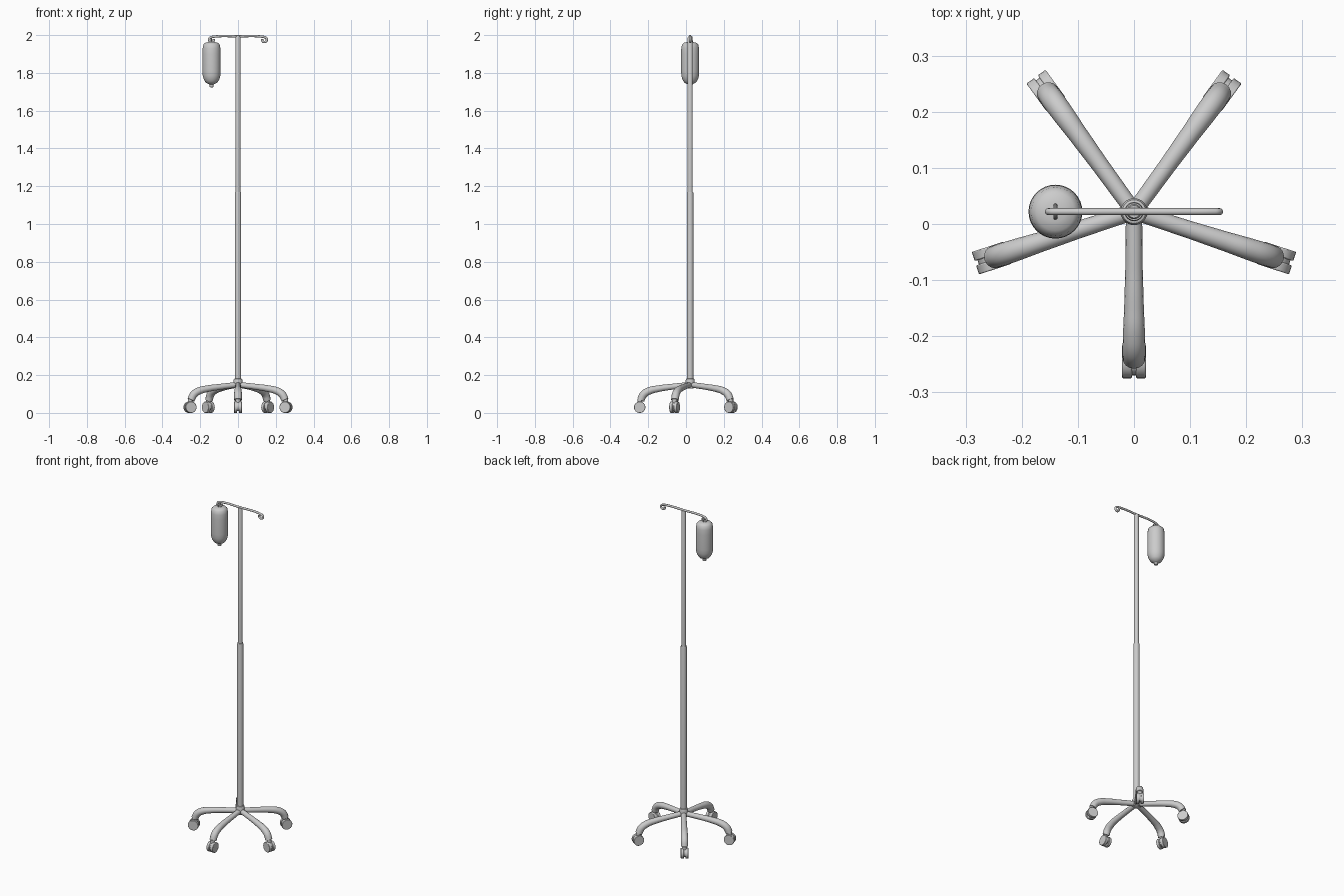
import bpy, math
from mathutils import Matrix, Vector

if "Cube" in bpy.data.objects:
    bpy.data.objects.remove(bpy.data.objects["Cube"])

CY = 0.022          # pole axis in y


def smooth(ob, angle=35):
    bpy.ops.object.select_all(action='DESELECT')
    ob.select_set(True)
    bpy.context.view_layer.objects.active = ob
    bpy.ops.object.shade_smooth_by_angle(angle=math.radians(angle))


def lathe(name, profile, x=0.0, y=0.0, n=32):
    """Revolve (radius, z) profile about a vertical axis."""
    verts = [(x + r * math.cos(2 * math.pi * i / n), y + r * math.sin(2 * math.pi * i / n), z)
             for r, z in profile for i in range(n)]
    faces = [(k * n + i, k * n + (i + 1) % n, (k + 1) * n + (i + 1) % n, (k + 1) * n + i)
             for k in range(len(profile) - 1) for i in range(n)]
    faces += [tuple(reversed(range(n))), tuple(range(len(verts) - n, len(verts)))]
    me = bpy.data.meshes.new(name)
    me.from_pydata(verts, [], faces)
    ob = bpy.data.objects.new(name, me)
    bpy.context.collection.objects.link(ob)
    smooth(ob)
    return ob


def tube(name, pts, radii, res=6, bevel=6):
    """Round tube through points, one radius per point."""
    cu = bpy.data.curves.new(name, 'CURVE')
    cu.dimensions = '3D'
    cu.bevel_depth = 1.0
    cu.bevel_resolution = bevel
    cu.resolution_u = res
    cu.use_fill_caps = True
    sp = cu.splines.new('BEZIER')
    sp.bezier_points.add(len(pts) - 1)
    for bp, p, r in zip(sp.bezier_points, pts, radii):
        bp.co = p
        bp.radius = r
        bp.handle_left_type = bp.handle_right_type = 'AUTO'
    ob = bpy.data.objects.new(name, cu)
    bpy.context.collection.objects.link(ob)
    bpy.ops.object.select_all(action='DESELECT')
    ob.select_set(True)
    bpy.context.view_layer.objects.active = ob
    bpy.ops.object.convert(target='MESH')
    ob = bpy.context.view_layer.objects.active
    smooth(ob, 50)
    return ob


# Telescopic pole and hub
lathe("lower_pole", [(0.017, 0.13), (0.017, 1.163), (0.0155, 1.17), (0.012, 1.17)], 0, CY)
lathe("upper_pole", [(0.0135, 1.15), (0.0135, 1.986), (0.011, 1.993)], 0, CY)
lathe("hub", [(0.012, 0.128), (0.022, 0.133), (0.024, 0.14), (0.024, 0.172),
              (0.021, 0.18), (0.016, 0.182)], 0, CY)

# Five legs, each with a twin-wheel caster
for k in range(5):
    a = math.radians(-90 + 72 * k)
    place = Matrix.Translation((0, CY, 0)) @ Matrix.Rotation(a, 4, 'Z')
    path = [(0.005, 0.149), (0.10, 0.138), (0.17, 0.128), (0.215, 0.117),
            (0.247, 0.097), (0.262, 0.068)]
    leg = tube(f"leg_{k}", [place @ Vector((r, 0, z)) for r, z in path],
               [0.0145, 0.0155, 0.0175, 0.0195, 0.0205, 0.0200])
    c = place @ Vector((0.266, 0, 0))
    lathe(f"caster_stem_{k}", [(0.013, 0.035), (0.013, 0.073)], c.x, c.y, 16)
    for s in (-1, 1):
        m = place @ Matrix.Translation((0.267, s * 0.0125, 0.030)) @ Matrix.Rotation(math.pi / 2, 4, 'X')
        bpy.ops.mesh.primitive_cylinder_add(vertices=24, radius=0.0302, depth=0.017)
        wheel = bpy.context.object
        wheel.name = f"caster_wheel_{k}_{'left' if s < 0 else 'right'}"
        wheel.matrix_world = m
        bev = wheel.modifiers.new("round", 'BEVEL')
        bev.width = 0.002
        bev.segments = 2
        smooth(wheel)
    bpy.ops.mesh.primitive_cylinder_add(vertices=20, radius=0.025, depth=0.012)
    core = bpy.context.object
    core.name = f"caster_core_{k}"
    core.matrix_world = place @ Matrix.Translation((0.267, 0, 0.034)) @ Matrix.Rotation(math.pi / 2, 4, 'X')
    smooth(core)

# Crossbar with a curled hook at each end
half = [(0.112, 1.9935)]
for d in range(75, -211, -30):
    t = math.radians(d)
    half.append((0.140 + 0.0125 * math.cos(t), 1.976 + 0.0125 * math.sin(t)))
pts = [(-x, CY, z) for x, z in reversed(half)] + [(0, CY, 1.9935)] + [(x, CY, z) for x, z in half]
tube("hook_bar", pts, [0.0062] * len(pts), res=4, bevel=4)

# Drip bag with hanging ring and outlet
lathe("drip_bag", [(0.004, 1.723), (0.010, 1.725), (0.011, 1.738), (0.018, 1.742), (0.030, 1.748),
                   (0.036, 1.757), (0.042, 1.768), (0.0465, 1.785), (0.048, 1.81),
                   (0.048, 1.90), (0.047, 1.93), (0.043, 1.95), (0.034, 1.959),
                   (0.018, 1.963), (0.003, 1.964)], -0.14, CY, 32)
bpy.ops.mesh.primitive_torus_add(major_radius=0.011, minor_radius=0.0035, major_segments=24,
                                 minor_segments=10, location=(-0.14, CY, 1.968),
                                 rotation=(0, math.pi / 2, 0))
bpy.context.object.name = "bag_ring"
smooth(bpy.context.object)
